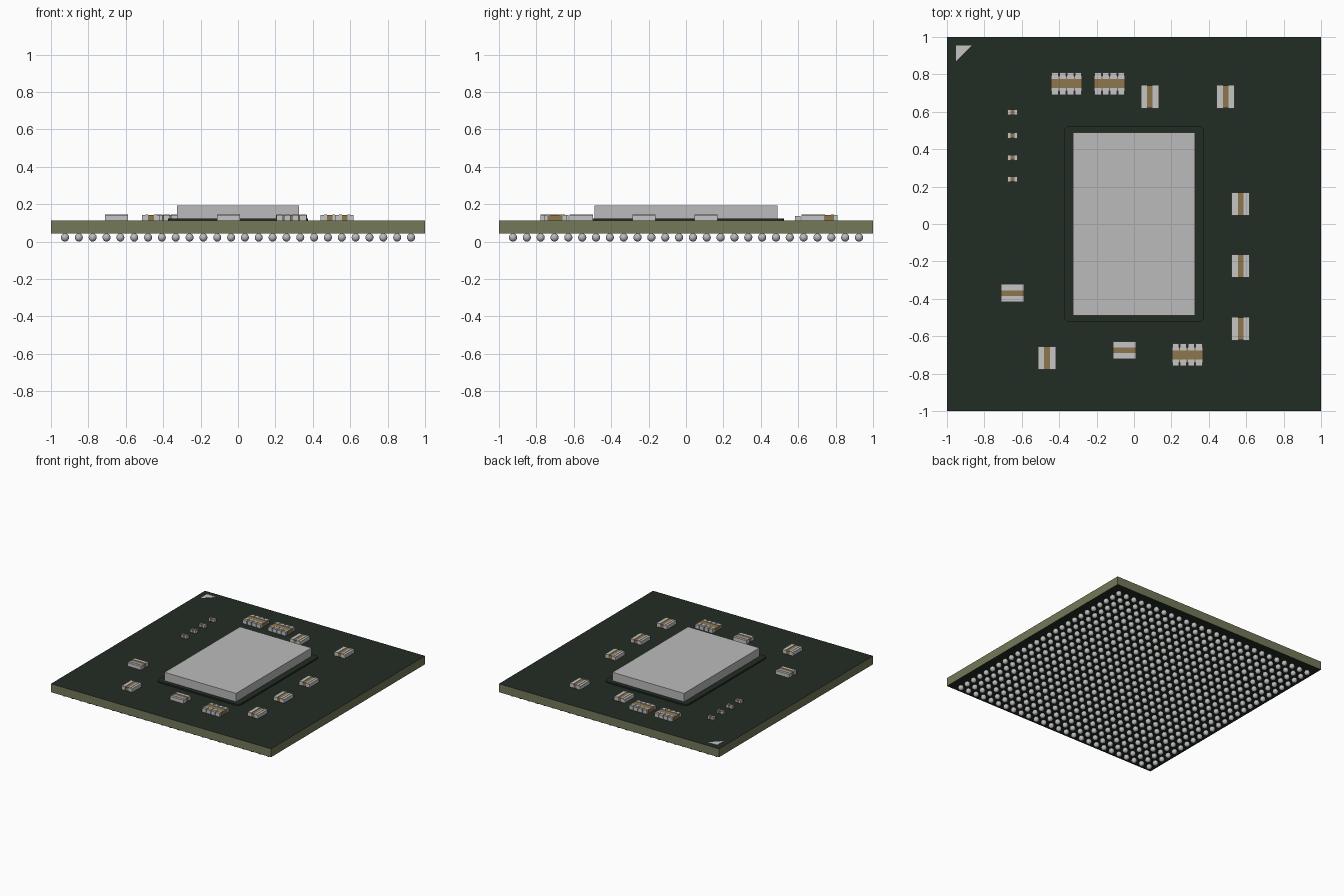
import bpy
import bmesh
from mathutils import Vector

if "Cube" in bpy.data.objects:
    bpy.data.objects.remove(bpy.data.objects["Cube"], do_unlink=True)


def material(name, r, g, b):
    m = bpy.data.materials.new(name)
    m.use_nodes = True
    m.diffuse_color = (r, g, b, 1)
    m.node_tree.nodes["Principled BSDF"].inputs["Base Color"].default_value = (r, g, b, 1)
    return m


SOLDER_MASK = material("dark green solder mask", 0.016, 0.026, 0.017)
LAMINATE = material("olive laminate", 0.17, 0.19, 0.10)
SILICON = material("grey silicon", 0.50, 0.50, 0.50)
METAL = material("pale tinned metal", 0.56, 0.56, 0.56)
CERAMIC = material("tan ceramic", 0.27, 0.18, 0.075)
SOLDER = material("solder grey", 0.50, 0.50, 0.50)

BOARD_BOTTOM, BOARD_TOP = 0.043, 0.112


def finish(name, bm, mats):
    mesh = bpy.data.meshes.new(name)
    bm.to_mesh(mesh)
    bm.free()
    for m in mats:
        mesh.materials.append(m)
    obj = bpy.data.objects.new(name, mesh)
    bpy.context.collection.objects.link(obj)
    return obj


def add_box(bm, x, y, z, mat=0):
    """Add a box given (low, high) ranges on each axis."""
    spans = (x, y, z)
    verts = bmesh.ops.create_cube(bm, size=1)["verts"]
    for v in verts:
        v.co = Vector([(s[0] + s[1]) / 2 + c * (s[1] - s[0]) for s, c in zip(spans, v.co)])
    for f in {f for v in verts for f in v.link_faces}:
        f.material_index = mat
    return verts


# Board: masked top and bottom, bare laminate edges
bm = bmesh.new()
add_box(bm, (-1, 1), (-1, 1), (BOARD_BOTTOM, BOARD_TOP))
bm.normal_update()
for f in bm.faces:
    f.material_index = 0 if abs(f.normal.z) > 0.5 else 1
finish("board", bm, [SOLDER_MASK, LAMINATE])

# Underfill: thin slab with rounded corners
bm = bmesh.new()
add_box(bm, (-0.375, 0.375), (-0.525, 0.525), (BOARD_TOP - 0.002, 0.123))
uprights = [e for e in bm.edges if abs(e.verts[0].co.z - e.verts[1].co.z) > 0.001]
bmesh.ops.bevel(bm, geom=uprights, offset=0.035, segments=5, profile=0.5, affect='EDGES')
finish("underfill", bm, [SOLDER_MASK])

# Silicon die
bm = bmesh.new()
add_box(bm, (-0.325, 0.325), (-0.49, 0.49), (0.12, 0.192))
finish("die", bm, [SILICON])

# Corner marker for the first pin
bm = bmesh.new()
corners = [(-0.952, 0.87), (-0.866, 0.955), (-0.952, 0.955)]
face = bm.faces.new([bm.verts.new((x, y, BOARD_TOP)) for x, y in corners])
top = bmesh.ops.extrude_face_region(bm, geom=[face])["geom"]
for v in top:
    if isinstance(v, bmesh.types.BMVert):
        v.co.z += 0.002
bmesh.ops.recalc_face_normals(bm, faces=bm.faces)
finish("corner_marker", bm, [METAL])


def capacitor(name, centre, half_len, body, outer, inner, top, pads=1, gap=0.0, turned=False):
    """Ceramic body with metal pads along both long sides, each with a lip on top."""
    bm = bmesh.new()
    z0 = BOARD_TOP
    add_box(bm, (-half_len, half_len), (-body, body), (z0, top - 0.003), 0)
    pitch = 2 * half_len / pads
    for i in range(pads):
        x = (-half_len + i * pitch + gap / 2, -half_len + (i + 1) * pitch - gap / 2)
        if pads == 1:
            x = (x[0] - 0.001, x[1] + 0.001)
        for side in (-1, 1):
            for near, far, high in ((body - 0.002, outer, top - 0.003), (inner, body + 0.002, top)):
                add_box(bm, x, sorted((side * near, side * far)), (z0, high), 1)
    if turned:
        for v in bm.verts:
            v.co.x, v.co.y = -v.co.y, v.co.x
    obj = finish(name, bm, [CERAMIC, METAL])
    obj.location = (*centre, 0)
    return obj


# Four-way capacitor arrays
for i, c in enumerate([(-0.36, 0.75), (-0.13, 0.75), (0.285, -0.70)]):
    capacitor(f"capacitor_array_{i + 1}", c, 0.083, 0.04, 0.06, 0.024, 0.145, 4, 0.006)

# Wide capacitors, lengthwise front to back
for i, c in enumerate([(0.085, 0.68), (0.49, 0.68), (0.57, 0.107),
                       (0.57, -0.225), (0.57, -0.56), (-0.465, -0.717)]):
    capacitor(f"upright_capacitor_{i + 1}", c, 0.061, 0.027, 0.048, 0.015, 0.144, turned=True)

# Wide capacitors, lengthwise side to side
for i, c in enumerate([(-0.65, -0.37), (-0.05, -0.675)]):
    capacitor(f"level_capacitor_{i + 1}", c, 0.061, 0.027, 0.048, 0.015, 0.144)

# Row of tiny chip resistors
for i, y in enumerate((0.597, 0.473, 0.355, 0.24)):
    capacitor(f"small_resistor_{i + 1}", (-0.65, y), 0.014, 0.02, 0.026, 0.011, 0.136, turned=True)

# Solder balls: one smooth ball repeated over a square grid
COUNT, REACH, RADIUS = 26, 0.925, 0.022
bm = bmesh.new()
bmesh.ops.create_uvsphere(bm, u_segments=14, v_segments=8, radius=RADIUS)
for f in bm.faces:
    f.smooth = True
balls = finish("solder_balls", bm, [SOLDER])
balls.location = (-REACH, -REACH, RADIUS)
for axis in range(2):
    array = balls.modifiers.new("grid", 'ARRAY')
    array.count = COUNT
    array.use_relative_offset = False
    array.use_constant_offset = True
    step = Vector((0, 0, 0))
    step[axis] = 2 * REACH / (COUNT - 1)
    array.constant_offset_displace = step
